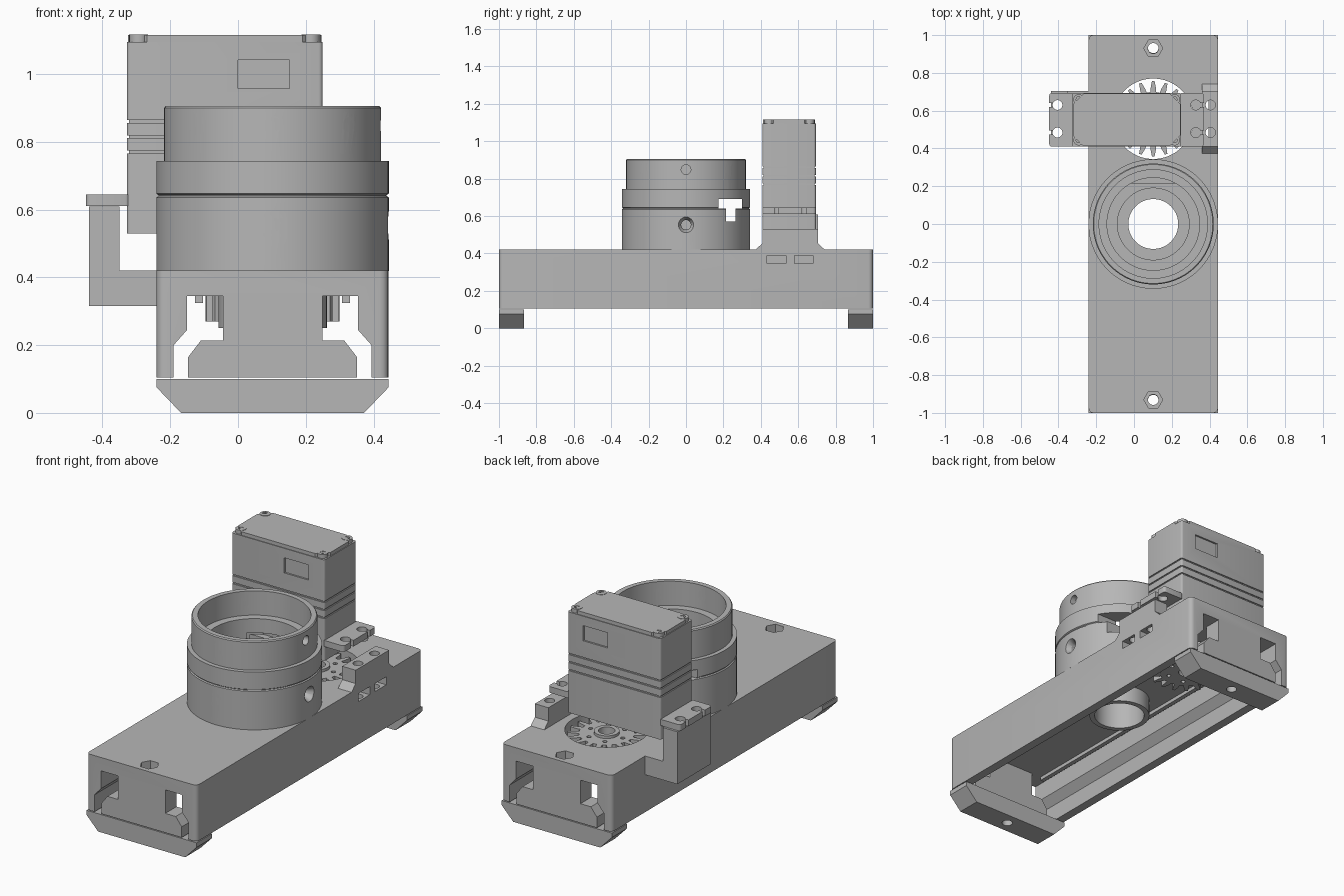
import bpy, bmesh
from math import cos, sin, pi, radians
from mathutils import Matrix, Vector

if "Cube" in bpy.data.objects:
    bpy.data.objects.remove(bpy.data.objects["Cube"])

grey = bpy.data.materials.new("plain grey")
grey.use_nodes = True
grey.diffuse_color = (0.47, 0.47, 0.47, 1)
grey.node_tree.nodes["Principled BSDF"].inputs["Base Color"].default_value = (0.47, 0.47, 0.47, 1)

CX = 0.102          # centre line of the housing
GY = 0.557          # centre line of the motor and gear
X0, X1 = -0.24, 0.444


def finish(name, bm):
    bmesh.ops.recalc_face_normals(bm, faces=bm.faces)
    me = bpy.data.meshes.new(name)
    bm.to_mesh(me)
    bm.free()
    me.materials.append(grey)
    ob = bpy.data.objects.new(name, me)
    bpy.context.collection.objects.link(ob)
    return ob


def prism(name, pts, axis, lo, hi):
    """Extrude a 2D outline along an axis (x: yz, y: xz, z: xy)."""
    place = {"x": lambda a, b: (lo, a, b), "y": lambda a, b: (a, lo, b),
             "z": lambda a, b: (a, b, lo)}[axis]
    step = Vector([(hi - lo) * (axis == k) for k in "xyz"])
    bm = bmesh.new()
    face = bm.faces.new([bm.verts.new(place(*p)) for p in pts])
    new = bmesh.ops.extrude_face_region(bm, geom=[face])["geom"]
    bmesh.ops.translate(bm, vec=step, verts=[v for v in new if isinstance(v, bmesh.types.BMVert)])
    return finish(name, bm)


def box(name, x0, x1, y0, y1, z0, z1):
    return prism(name, [(x0, y0), (x1, y0), (x1, y1), (x0, y1)], "z", z0, z1)


def ring_points(x, y, r, n=32, turn=0.0):
    return [(x + r * cos(turn + 2 * pi * i / n), y + r * sin(turn + 2 * pi * i / n)) for i in range(n)]


def post(name, x, y, r, z0, z1, n=32):
    return prism(name, ring_points(x, y, r, n), "z", z0, z1)


def rounded(x0, x1, y0, y1, r):
    pts = []
    for k, (x, y) in enumerate([(x1 - r, y1 - r), (x0 + r, y1 - r), (x0 + r, y0 + r), (x1 - r, y0 + r)]):
        pts += [(x + r * cos((k + i / 4) * pi / 2), y + r * sin((k + i / 4) * pi / 2)) for i in range(5)]
    return pts


def lathe(name, profile, x, y, n=96):
    bm = bmesh.new()
    rows = [[bm.verts.new((x + r * cos(2 * pi * i / n), y + r * sin(2 * pi * i / n), z))
             for i in range(n)] for r, z in profile]
    for a, b in zip(rows, rows[1:] + rows[:1]):
        for i in range(n):
            j = (i + 1) % n
            bm.faces.new((a[i], a[j], b[j], b[i]))
    return finish(name, bm)


def radial_cone(angle, z, r_in, r_out, d0, d1):
    """Cutter pointing outward from the collar axis."""
    bm = bmesh.new()
    bmesh.ops.create_cone(bm, cap_ends=True, segments=24, radius1=r_in, radius2=r_out, depth=d1 - d0)
    m = (Matrix.Translation((CX, 0, z)) @ Matrix.Rotation(angle, 4, "Z")
         @ Matrix.Rotation(pi / 2, 4, "Y") @ Matrix.Translation((0, 0, (d0 + d1) / 2)))
    bm.transform(m)
    return finish("cutter", bm)


def boolean(target, tool, mode="DIFFERENCE"):
    mod = target.modifiers.new("cut", "BOOLEAN")
    mod.operation, mod.solver, mod.object = mode, "EXACT", tool
    bpy.context.view_layer.objects.active = target
    bpy.ops.object.modifier_apply(modifier=mod.name)
    bpy.data.objects.remove(tool)


def mirror_x(pts):
    return [(2 * CX - x, z) for x, z in pts]


# Housing: long hollow box, open underneath
housing = prism("housing", rounded(X0, X1, -1, 1, 0.025), "z", 0.105, 0.42)
half = [(-0.19, 0.09), (-0.19, 0.2), (-0.15, 0.245), (-0.15, 0.345)]
boolean(housing, prism("cutter", half + mirror_x(half)[::-1], "y", -0.9, 0.9))

# Stepped openings in both end walls
slot = [(-0.19, 0.09), (-0.19, 0.2), (-0.15, 0.245), (-0.15, 0.345), (-0.045, 0.345),
        (-0.045, 0.213), (-0.11, 0.213), (-0.147, 0.165), (-0.147, 0.09)]
for outline in (slot, mirror_x(slot)):
    boolean(housing, prism("cutter", outline, "y", -1.1, 1.1))

# Gear well, collar bore and end bolt holes with hexagon recesses
boolean(housing, post("cutter", CX, GY, 0.213, 0.3, 0.5, 64))
boolean(housing, post("cutter", CX, 0, 0.14, 0.3, 0.5, 48))
for y in (-0.93, 0.93):
    boolean(housing, post("cutter", CX, y, 0.028, 0, 0.5))
    boolean(housing, post("cutter", CX, y, 0.05, 0.36, 0.5, 6))

# Motor mount on the left side, with nut slots
mount = [(GY - 0.185, 0.40), (GY - 0.185, 0.42), (GY - 0.148, 0.455), (GY - 0.148, 0.53),
         (GY + 0.148, 0.53), (GY + 0.148, 0.455), (GY + 0.185, 0.42), (GY + 0.185, 0.40)]
boolean(housing, prism("mount", mount, "x", 0.36, X1), "UNION")
for s in (-1, 1):
    y = GY + s * 0.073
    boolean(housing, box("cutter", 0.375, 0.5, y - 0.05, y + 0.05, 0.345, 0.39))
    boolean(housing, post("cutter", 0.405, y, 0.026, 0.2, 0.6))

# Motor bracket on the right side
arm = [(-0.23, 0.315), (-0.44, 0.315), (-0.44, 0.609), (-0.35, 0.609), (-0.35, 0.42), (-0.23, 0.42)]
bracket = prism("motor_bracket", arm, "y", GY - 0.148, GY + 0.148)
for s in (-1, 1):
    boolean(bracket, post("cutter", -0.405, GY + s * 0.073, 0.026, 0.2, 0.7))

# Inner rails under the roof
for i, x in enumerate((-0.115, 0.319)):
    box(f"inner_rail_{i}", x - 0.012, x + 0.012, -0.9, 0.9, 0.325, 0.346)

# End caps with chamfered undersides
cap = [(X0, 0.1), (X0, 0.075), (-0.168, 0), (0.372, 0), (X1, 0.075), (X1, 0.1)]
for name, y0, y1 in (("front_foot", -1, -0.865), ("back_foot", 0.865, 1)):
    foot = prism(name, cap, "y", y0, y1)
    boolean(foot, post("cutter", CX, (y0 + y1) / 2, 0.028, -0.1, 0.2))

# Stepped collar with a through bore
collar = lathe("collar", [
    (0.132, 0.25), (0.16, 0.25), (0.16, 0.419), (0.343, 0.419), (0.343, 0.636), (0.337, 0.64),
    (0.337, 0.643), (0.343, 0.647), (0.343, 0.744), (0.32, 0.744), (0.32, 0.9), (0.315, 0.906),
    (0.287, 0.906), (0.287, 0.77), (0.245, 0.77), (0.245, 0.6), (0.19, 0.6), (0.19, 0.46), (0.132, 0.46)], CX, 0)
for i in range(8):
    boolean(collar, radial_cone(i * pi / 4, 0.848, 0.026, 0.026, 0.2, 0.4))
for i in range(4):
    boolean(collar, radial_cone(i * pi / 2, 0.553, 0.026, 0.026, 0.1, 0.4))
    boolean(collar, radial_cone(i * pi / 2, 0.553, 0.024, 0.046, 0.31, 0.35))
# Bayonet notch through both sides
boolean(collar, box("cutter", -0.4, 0.6, 0.175, 0.3, 0.64, 0.69))
boolean(collar, box("cutter", -0.4, 0.6, 0.215, 0.265, 0.57, 0.66))

# Gear in its well
teeth = 18
outline = []
for i in range(teeth):
    for k, r in ((-0.3, 0.142), (-0.24, 0.165), (-0.1, 0.2), (0.1, 0.2), (0.24, 0.165), (0.3, 0.142)):
        a = 2 * pi * (i + k) / teeth + pi / 2
        outline.append((CX + r * cos(a), GY + r * sin(a)))
gear = prism("gear", outline, "z", 0.27, 0.4)
boolean(gear, post("cutter", CX, GY, 0.042, 0.2, 0.5))
for x, y in ring_points(CX, GY, 0.1, 6):
    boolean(gear, post("cutter", x, y, 0.012, 0.2, 0.5, 12))
lathe("gear_hub", [(0.042, 0.39), (0.065, 0.39), (0.065, 0.415), (0.042, 0.415)], CX, GY, 32)

# Motor case with grooves and recessed label panels
MX0, MX1, MY0, MY1 = -0.328, 0.25, GY - 0.148, GY + 0.137
motor = prism("motor_case", rounded(MX0, MX1, MY0, MY1, 0.012), "z", 0.53, 1.095)
for z in (0.77, 0.815, 0.86):
    band = prism("cutter", rounded(MX0 - 0.1, MX1 + 0.1, MY0 - 0.1, MY1 + 0.1, 0.01), "z", z - 0.004, z + 0.004)
    boolean(band, box("core", MX0 + 0.006, MX1 - 0.006, MY0 + 0.006, MY1 - 0.006, z - 0.1, z + 0.1))
    boolean(motor, band)
for y in (MY0, MY1):
    boolean(motor, box("cutter", 0, 0.152, y - 0.01, y + 0.01, 0.957, 1.042))

# Motor lid with clipped corners and screws
c = 0.06
lid = [(MX0 + c, MY0 + 0.004), (MX1 - c, MY0 + 0.004), (MX1 - 0.004, MY0 + c), (MX1 - 0.004, MY1 - c),
       (MX1 - c, MY1 - 0.004), (MX0 + c, MY1 - 0.004), (MX0 + 0.004, MY1 - c), (MX0 + 0.004, MY0 + c)]
prism("motor_lid", lid, "z", 1.095, 1.115)
for i, x in enumerate((MX0 + 0.035, MX1 - 0.035)):
    for j, y in enumerate((MY0 + 0.035, MY1 - 0.035)):
        screw = post(f"lid_screw_{i}{j}", x, y, 0.028, 1.085, 1.117, 24)
        boolean(screw, post("cutter", x, y, 0.015, 1.1, 1.2, 6))

# Motor flanges with keyhole slots
for name, x0, x1, hole, end in (("right_flange", -0.449, MX0 + 0.01, -0.405, -0.5),
                                ("left_flange", MX1 - 0.01, 0.37, 0.327, 0.42)):
    flange = prism(name, rounded(x0, x1, MY0, MY1, 0.015), "z", 0.61, 0.645)
    for s in (-1, 1):
        y = GY + s * 0.073
        boolean(flange, post("cutter", hole, y, 0.026, 0.5, 0.7))
        boolean(flange, box("cutter", min(hole, end), max(hole, end), y - 0.011, y + 0.011, 0.5, 0.7))

# Smooth round walls, keep edges sharp
bpy.ops.object.select_all(action="DESELECT")
for ob in bpy.context.collection.objects:
    if ob.type == "MESH":
        ob.select_set(True)
        bpy.context.view_layer.objects.active = ob
bpy.ops.object.shade_smooth_by_angle(angle=radians(30))
